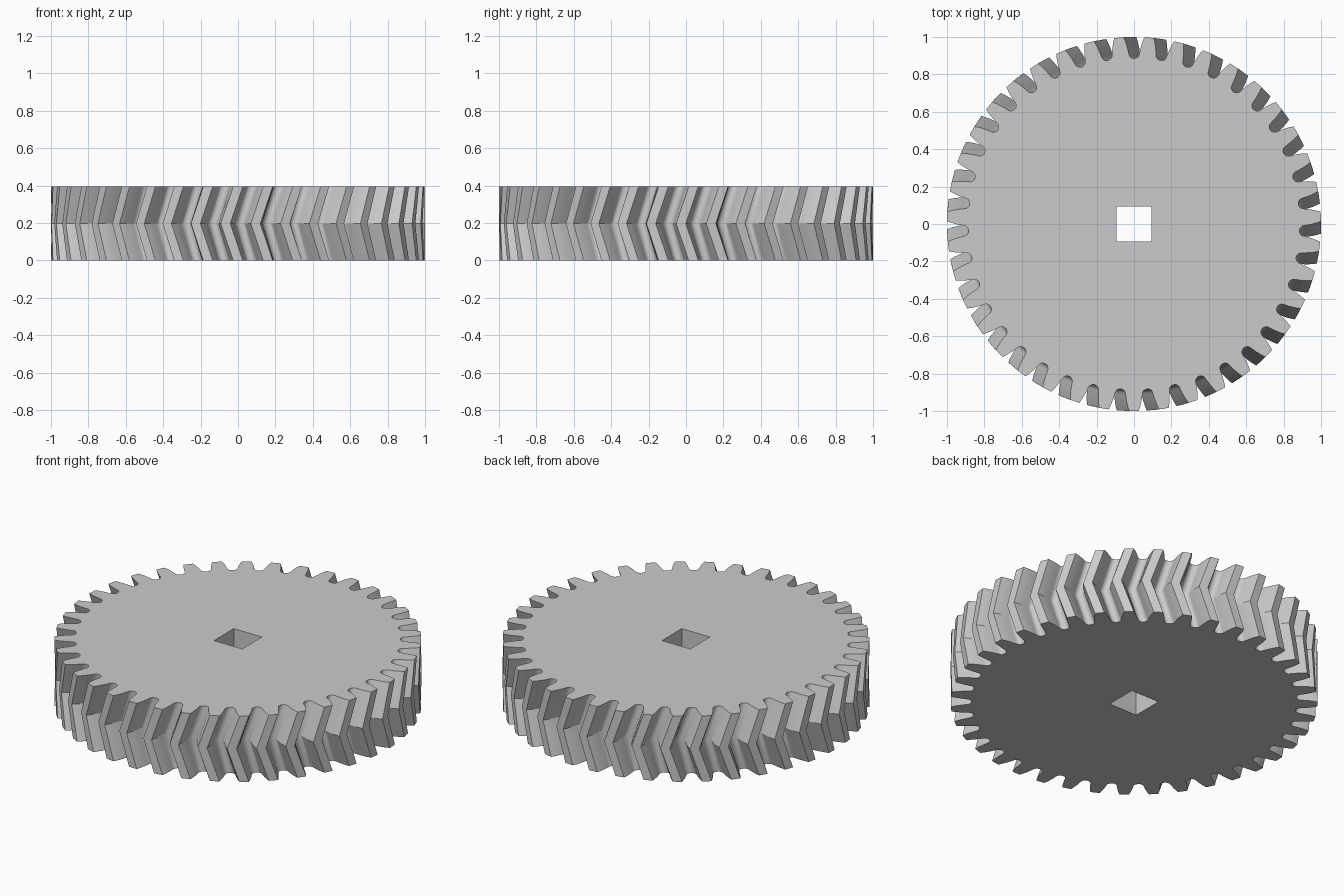
import bpy, bmesh
from math import pi, sin, cos, radians

if "Cube" in bpy.data.objects:
    bpy.data.objects.remove(bpy.data.objects["Cube"], do_unlink=True)

TEETH = 39
HEIGHT = 0.395
TWIST = -0.067        # rotation of the middle layer, giving the herringbone
BORE = 0.094          # half width of the square shaft hole
ROOT_R, FILLET = 0.914, 0.029

# One gap between teeth: (radius, sideways offset), flank, round root, flank
flank = [(1.0, 0.055), (0.975, 0.045), (0.945, 0.036)]
gap = [(r, -w) for r, w in flank]
gap += [(ROOT_R - FILLET * sin(pi * i / 8), -FILLET * cos(pi * i / 8)) for i in range(9)]
gap += [(r, w) for r, w in reversed(flank)]


def gear_ring(bm, z, turn):
    """Closed outline of the toothed wheel at one height."""
    ring = []
    for k in range(TEETH):
        centre = pi / 2 + 2 * pi * k / TEETH + turn
        for r, offset in gap:
            a = centre + offset / r
            ring.append(bm.verts.new((r * cos(a), r * sin(a), z)))
    return ring


def bore_ring(bm, z):
    corners = [(-1, -1), (1, -1), (1, 1), (-1, 1)]
    return [bm.verts.new((x * BORE, y * BORE, z)) for x, y in corners]


def bridge(bm, low, high):
    n = len(low)
    for i in range(n):
        j = (i + 1) % n
        bm.faces.new((low[i], low[j], high[j], high[i]))


def loop_edges(bm, ring):
    return [bm.edges.get((v, ring[i - 1])) for i, v in enumerate(ring)]


bm = bmesh.new()

# Chevron teeth: bottom, twisted middle, top
rings = [gear_ring(bm, 0, 0), gear_ring(bm, HEIGHT / 2, TWIST), gear_ring(bm, HEIGHT, 0)]
bridge(bm, rings[0], rings[1])
bridge(bm, rings[1], rings[2])

# Square shaft hole
holes = [bore_ring(bm, 0), bore_ring(bm, HEIGHT)]
bridge(bm, holes[1], holes[0])

# Flat faces around the hole
for outer, inner, up in ((rings[0], holes[0], -1), (rings[2], holes[1], 1)):
    bmesh.ops.triangle_fill(bm, use_beauty=True, normal=(0, 0, up),
                            edges=loop_edges(bm, outer) + loop_edges(bm, inner))
bmesh.ops.recalc_face_normals(bm, faces=bm.faces[:])

mesh = bpy.data.meshes.new("herringbone_gear")
bm.to_mesh(mesh)
bm.free()
gear = bpy.data.objects.new("herringbone_gear", mesh)
bpy.context.collection.objects.link(gear)

# Plain grey
grey = bpy.data.materials.new("light_grey")
grey.use_nodes = True
colour = (0.6, 0.6, 0.6, 1)
grey.diffuse_color = colour
grey.node_tree.nodes["Principled BSDF"].inputs["Base Color"].default_value = colour
mesh.materials.append(grey)

# Smooth flanks, sharp tips and chevron ridge
bpy.ops.object.select_all(action="DESELECT")
gear.select_set(True)
bpy.context.view_layer.objects.active = gear
bpy.ops.object.shade_smooth_by_angle(angle=radians(28))
